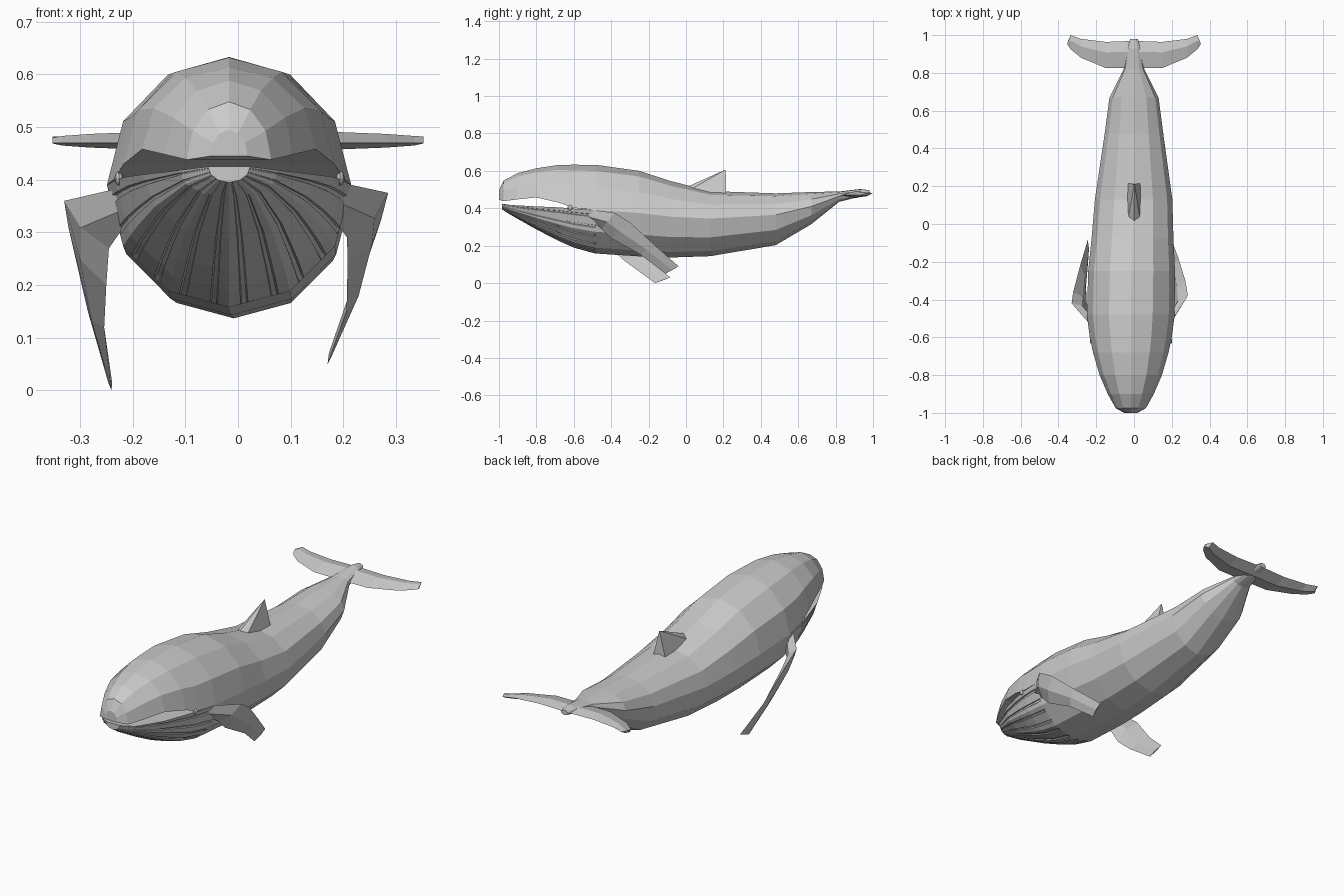
import bpy, bmesh
from math import sin, cos, pi, radians
from mathutils import Vector

if "Cube" in bpy.data.objects:
    bpy.data.objects.remove(bpy.data.objects["Cube"])


def make(name, verts, faces):
    me = bpy.data.meshes.new(name)
    me.from_pydata([tuple(v) for v in verts], [], faces)
    bm = bmesh.new()
    bm.from_mesh(me)
    bmesh.ops.recalc_face_normals(bm, faces=bm.faces)
    bm.to_mesh(me)
    bm.free()
    ob = bpy.data.objects.new(name, me)
    bpy.context.collection.objects.link(ob)
    return ob


def loft(name, rings, cap_start=True, cap_end=True):
    n = len(rings[0])
    verts = [v for r in rings for v in r]
    faces = []
    for i in range(len(rings) - 1):
        for j in range(n):
            k = (j + 1) % n
            faces.append((i*n + j, i*n + k, (i+1)*n + k, (i+1)*n + j))
    if cap_start:
        faces.append(tuple(range(n)))
    if cap_end:
        faces.append(tuple(range((len(rings)-1)*n, len(rings)*n)))
    return make(name, verts, faces)


def centre_x(y):
    return -0.017 * min(1, max(0, (0.2 - y) / 0.6))


def arc(y, hw, zm, z_end, a0):
    # six-sided half ellipse from angle a0 (0 = up, measured clockwise)
    h = abs(z_end - zm)
    return [Vector((centre_x(y) + hw*sin(radians(a0 + 30*i)), y,
                    zm + h*cos(radians(a0 + 30*i)))) for i in range(7)]


# Body: y, half width, widest z, top z, bottom z
body = [(-.48, .232, .39, .632, .158), (-.25, .23, .375, .60, .143),
        (-.08, .217, .355, .545, .137), (.13, .205, .345, .492, .144),
        (.48, .155, .365, .48, .203), (.67, .13, .41, .487, .315),
        (.82, .055, .465, .49, .435), (.93, .035, .48, .503, .462),
        (.98, .02, .483, .497, .472)]
rings = []
for y, hw, zm, zt, zb in body:
    rings.append(arc(y, hw, zm, zt, -90)[:-1] + arc(y, hw, zm, zb, 90)[:-1])
loft("body", rings, cap_start=False)

# Upper jaw: y, half width, lip z, top z
upper = [(-1, .035, .445, .495), (-.975, .08, .438, .548), (-.9, .122, .448, .588),
         (-.8, .165, .458, .614), (-.68, .2, .43, .632), (-.6, .217, .402, .633),
         (-.48, .232, .39, .632)]
loft("upper_jaw", [arc(*s, -90) for s in upper], cap_end=False)

# Lower jaw with throat grooves: y, half width, lip z, bottom z, groove depth
lower = [(-.985, .04, .425, .395, 0), (-.94, .095, .418, .366, .03),
         (-.8, .163, .41, .287, .035), (-.68, .198, .405, .225, .03),
         (-.6, .217, .398, .19, .025), (-.5, .23, .391, .162, .02),
         (-.48, .232, .39, .158, 0)]
rings = []
for y, hw, zm, zb, depth in lower:
    pts = arc(y, hw, zm, zb, 90)
    mid = Vector((centre_x(y), y, zm))
    ring = []
    for a, b in zip(pts, pts[1:]):
        ring.append(a)
        for t in (.25, .75):
            for off, d in ((-.06, 0), (-.04, depth), (.04, depth), (.06, 0)):
                ring.append(mid + (a.lerp(b, t + off) - mid) * (1 - d))
    rings.append(ring + [pts[-1]])
loft("lower_jaw", rings, cap_end=False)


# Flippers: pairs of upper-edge and lower-edge points, diamond section
def flipper(name, sections):
    out = []
    for i, (top, low) in enumerate(sections):
        t, b = Vector(top), Vector(low)
        nxt = sections[min(i + 1, len(sections) - 1)]
        prv = sections[max(i - 1, 0)]
        along = Vector(nxt[0]) + Vector(nxt[1]) - Vector(prv[0]) - Vector(prv[1])
        n = (t - b).cross(along).normalized() * (.016 if i < 3 else .009)
        m = (t + b) / 2
        if i == len(sections) - 1:
            n *= .4
        out.append([t, m + n, b, m - n])
    loft(name, out)


flipper("flipper_right", [
    ((.17, -.56, .40), (.18, -.5, .33)), ((.285, -.38, .375), (.207, -.45, .29)),
    ((.272, -.3, .325), (.208, -.4, .24)), ((.235, -.18, .215), (.206, -.24, .15)),
    ((.182, -.04, .09), (.17, -.11, .05))])
flipper("flipper_left", [
    ((-.2, -.57, .39), (-.21, -.5, .32)), ((-.33, -.42, .36), (-.245, -.46, .27)),
    ((-.322, -.36, .31), (-.25, -.42, .2)), ((-.285, -.22, .15), (-.254, -.33, .12)),
    ((-.245, -.085, .03), (-.24, -.165, 0))])

# Tail flukes: x, leading y, trailing y, half thickness
half = [(.035, .825, .968, .019), (.15, .826, .964, .018), (.28, .88, .98, .013),
        (.352, .95, .965, .006)]
tip = (.333, .985, 1.0, .006)
half = half[:3] + [(.335, .925, 1.0, .009), (.352, .95, .962, .005)]
span = [(-x, a, b, h) for x, a, b, h in reversed(half)] + half
rings = []
for x, a, b, h in span:
    m, z = a + (b - a) * .6, .474
    rings.append([(x, a, z - .004), (x, m, z + h), (x, b, z + .008), (x, m, z - h)])
loft("tail_flukes", rings)

# Dorsal fin: pyramid leaning to a rear apex
make("dorsal_fin",
     [(-.034, .015, .495), (.034, .015, .495), (.036, .215, .47), (-.036, .215, .47),
      (.002, .212, .607), (0, 0, .512)],
     [(0, 5, 4), (5, 1, 4), (1, 2, 4), (2, 3, 4), (3, 0, 4), (0, 3, 2, 1, 5)])

# Eyes
for side, x in (("left", -.226), ("right", .194)):
    bpy.ops.mesh.primitive_uv_sphere_add(segments=8, ring_count=6, radius=.014,
                                         location=(x, -.62, .403))
    bpy.context.object.name = "eye_" + side
    bpy.context.object.scale = (.6, 1, 1)
